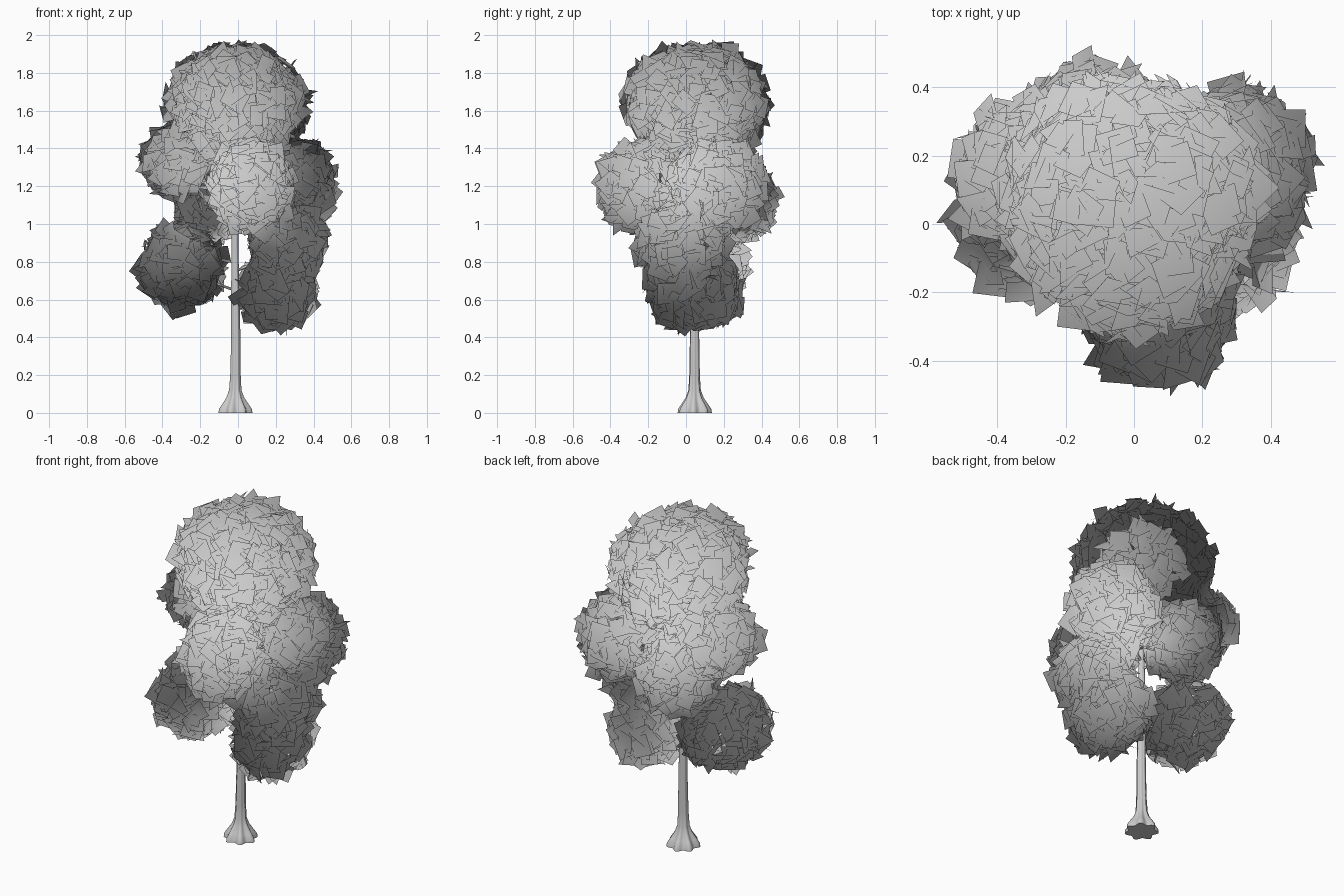
import bpy, bmesh, math, random
from mathutils import Vector, Matrix

if "Cube" in bpy.data.objects:
    bpy.data.objects.remove(bpy.data.objects["Cube"])

random.seed(7)
TX, TY = -0.015, 0.045   # trunk axis


def make_object(name, bm, smooth=None):
    mesh = bpy.data.meshes.new(name)
    bm.to_mesh(mesh)
    bm.free()
    ob = bpy.data.objects.new(name, mesh)
    bpy.context.collection.objects.link(ob)
    if smooth:
        bpy.ops.object.select_all(action='DESELECT')
        ob.select_set(True)
        bpy.context.view_layer.objects.active = ob
        bpy.ops.object.shade_smooth_by_angle(angle=math.radians(smooth))
    return ob


def loft(bm, rings):
    loops = [[bm.verts.new(p) for p in r] for r in rings]
    n = len(loops[0])
    for a, b in zip(loops, loops[1:]):
        for i in range(n):
            j = (i + 1) % n
            bm.faces.new((a[i], a[j], b[j], b[i]))
    bm.faces.new(loops[0][::-1])
    bm.faces.new(loops[-1])


# Trunk with lobed root flare: (z, radius, lobe depth, x sway)
profile = [(0.0, 0.082, 0.14, 0), (0.02, 0.079, 0.15, 0), (0.045, 0.064, 0.15, 0),
           (0.08, 0.044, 0.12, 0), (0.12, 0.031, 0.09, 0), (0.2, 0.027, 0.06, 0.001),
           (0.4, 0.024, 0.05, 0.003), (0.65, 0.021, 0.05, 0.0), (0.9, 0.018, 0.04, -0.002),
           (1.2, 0.014, 0.03, 0.004), (1.6, 0.007, 0.0, 0.01)]
bm = bmesh.new()
N = 42
rings = []
for z, r, lobe, sway in profile:
    ring = []
    for i in range(N):
        a = 2 * math.pi * i / N
        k = r * (1 + lobe * math.cos(7 * a + 0.6))
        ring.append((TX + sway + k * math.cos(a), TY + k * math.sin(a), z))
    rings.append(ring)
loft(bm, rings)
make_object("trunk", bm, 70)


def branch(name, start_z, end):
    """Thin tapered limb that leaves the trunk and rises into a leaf clump."""
    p0, p2 = Vector((TX, TY, start_z)), Vector(end)
    p1 = p0.lerp(p2, 0.5) - Vector((0, 0, 0.02))
    rings = []
    for s in range(7):
        t = s / 6
        p = p0 * (1 - t) ** 2 + p1 * 2 * t * (1 - t) + p2 * t * t
        d = ((p1 - p0) * (1 - t) + (p2 - p1) * t).normalized()
        u = d.orthogonal().normalized()
        v = d.cross(u)
        r = 0.006 * (1 - t) + 0.002
        rings.append([p + r * (math.cos(a) * u + math.sin(a) * v)
                      for a in [2 * math.pi * i / 6 for i in range(6)]])
    bm = bmesh.new()
    loft(bm, rings)
    make_object(name, bm, 60)


def leaf_clump(name, centre, radii):
    """Square leaf cards lying roughly tangent to an ellipsoid."""
    c = Vector(centre)
    count = int(4200 * (sum(radii) / 3) ** 2)
    bm = bmesh.new()
    for i in range(count):
        z = 1 - 2 * (i + 0.5) / count
        a = i * math.pi * (3 - math.sqrt(5)) + random.uniform(-0.2, 0.2)
        s = math.sqrt(1 - z * z)
        n = Vector((s * math.cos(a), s * math.sin(a), z))
        depth = random.uniform(0.82, 0.95)
        pos = c + Vector([n[k] * radii[k] * depth for k in range(3)])
        spread = 0.9 if random.random() < 0.35 else 0.28
        tilt = Vector([random.gauss(0, spread) for _ in range(3)])
        q = (n + tilt).to_track_quat('Z', 'Y')
        m = Matrix.Translation(pos) @ q.to_matrix().to_4x4() @ \
            Matrix.Rotation(random.uniform(0, math.pi), 4, 'Z')
        h = random.uniform(0.042, 0.06)
        bm.faces.new([bm.verts.new(m @ Vector((x * h, y * h, 0)))
                      for x, y in ((-1, -1), (1, -1), (1, 1), (-1, 1))])
    mesh = make_object(name, bm).data
    # Soft foliage shading: normals fan out from the middle of the tree
    for p in mesh.polygons:
        p.use_smooth = True
    mid = Vector((0, 0.04, 1.05))
    mesh.normals_split_custom_set_from_vertices(
        [(v.co - mid).normalized() for v in mesh.vertices])


# Leaf clumps: name, centre, radii, height where the limb leaves the trunk
clumps = [
    ("crown_back", (-0.01, 0.09, 1.625), (0.395, 0.355, 0.345), 1.3),
    ("crown_front", (-0.01, -0.01, 1.66), (0.34, 0.33, 0.28), 1.35),
    ("upper_left", (-0.32, 0.14, 1.33), (0.20, 0.22, 0.20), 1.1),
    ("upper_right", (0.285, 0.16, 1.21), (0.245, 0.255, 0.26), 1.05),
    ("upper_front", (0.075, -0.24, 1.2), (0.225, 0.24, 0.25), 1.05),
    ("upper_back", (-0.13, 0.25, 1.13), (0.22, 0.23, 0.23), 1.0),
    ("lower_right", (0.26, -0.02, 0.90), (0.205, 0.25, 0.21), 0.75),
    ("bottom_right", (0.205, 0.045, 0.65), (0.20, 0.26, 0.215), 0.55),
    ("lower_left", (-0.30, 0.05, 0.775), (0.225, 0.28, 0.23), 0.65),
]
for name, centre, radii, start in clumps:
    leaf_clump(name + "_leaves", centre, radii)
    branch(name + "_branch", start, centre)
